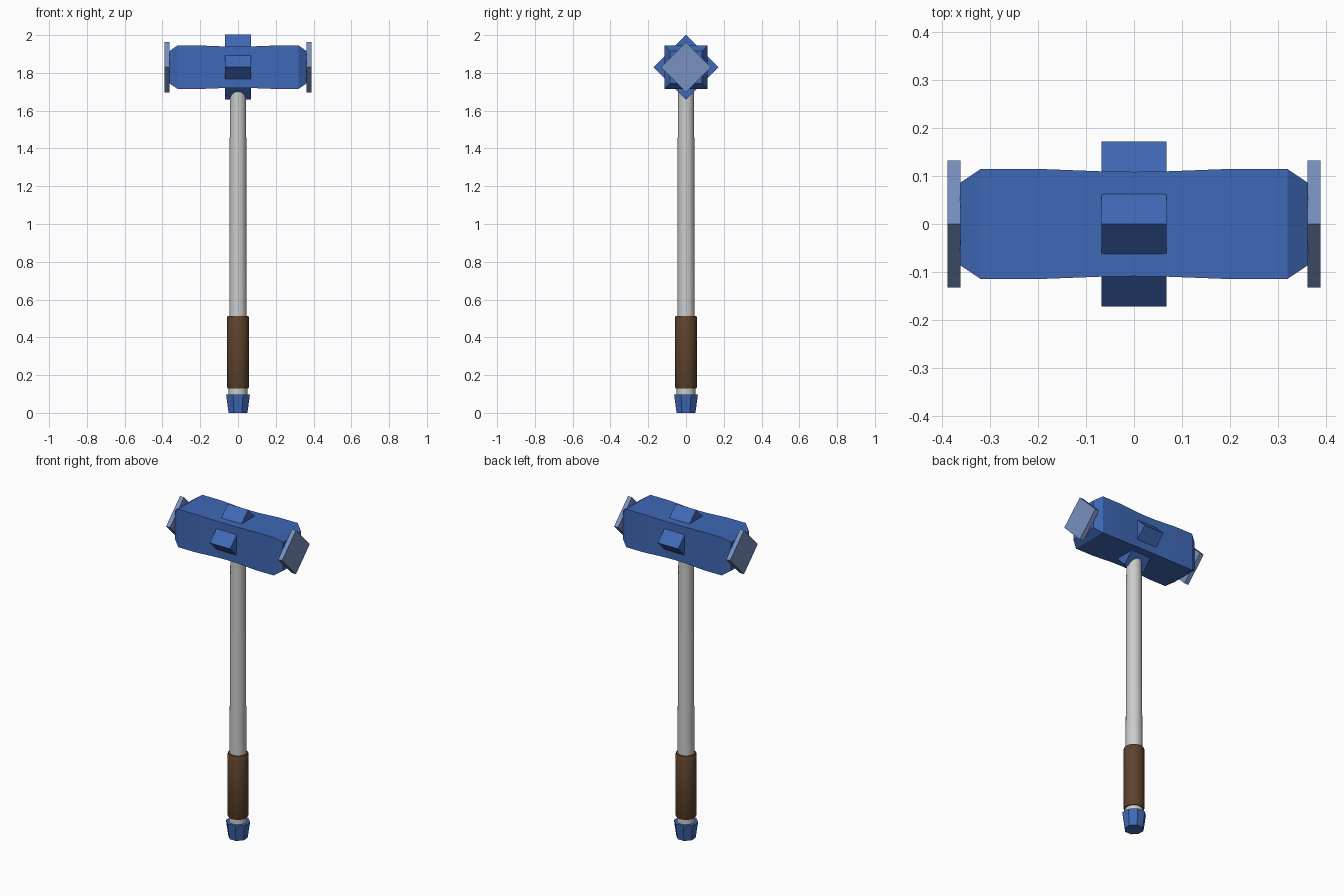
import bpy, bmesh, math
from mathutils import Matrix

if "Cube" in bpy.data.objects:
    bpy.data.objects.remove(bpy.data.objects["Cube"])

ZC = 1.83  # height of the head axis


def material(name, rgb):
    m = bpy.data.materials.new(name)
    m.diffuse_color = (*rgb, 1)
    m.use_nodes = True
    m.node_tree.nodes["Principled BSDF"].inputs["Base Color"].default_value = m.diffuse_color
    return m


BLUE = material("blue_metal", (0.05, 0.14, 0.47))
PALE = material("pale_blue", (0.19, 0.28, 0.52))
BROWN = material("brown_leather", (0.11, 0.055, 0.025))


def loft(name, profile, sides, mat=None, along_x=False, turn=0.0, smooth=False):
    """Stack regular polygon rings (position, corner radius) along z or x."""
    bm = bmesh.new()
    rings = []
    for pos, r in profile:
        ring = []
        for i in range(sides):
            a = turn + 2 * math.pi * i / sides
            u, v = r * math.cos(a), r * math.sin(a)
            ring.append(bm.verts.new((pos, u, v + ZC) if along_x else (u, v, pos)))
        rings.append(ring)
    for a, b in zip(rings, rings[1:]):
        for i in range(sides):
            j = (i + 1) % sides
            bm.faces.new((a[i], a[j], b[j], b[i]))
    bm.faces.new(rings[0][::-1])
    bm.faces.new(rings[-1])
    bmesh.ops.recalc_face_normals(bm, faces=bm.faces[:])
    me = bpy.data.meshes.new(name)
    bm.to_mesh(me)
    bm.free()
    ob = bpy.data.objects.new(name, me)
    bpy.context.collection.objects.link(ob)
    if mat:
        me.materials.append(mat)
    if smooth:
        bpy.ops.object.select_all(action='DESELECT')
        ob.select_set(True)
        bpy.context.view_layer.objects.active = ob
        bpy.ops.object.shade_smooth_by_angle(angle=math.radians(35))
    return ob


# Hammer head: square section with waist and chamfered ends
half = [(0.07, 0.110), (0.20, 0.115), (0.32, 0.115), (0.363, 0.086)]
section = [(-x, h) for x, h in reversed(half)] + [(0, 0.109)] + half
loft("hammer_head", [(x, h * math.sqrt(2)) for x, h in section], 4, BLUE,
     along_x=True, turn=math.pi / 4)

# Diamond collar through the middle of the head
loft("centre_collar", [(-0.068, 0.172), (0.068, 0.172)], 4, BLUE, along_x=True)

# Diamond striking plates on both ends
for side, s in (("left", -1), ("right", 1)):
    loft(side + "_striking_plate", [(s * 0.362, 0.133), (s * 0.389, 0.133)], 4,
         PALE, along_x=True)

# Shaft
loft("shaft", [(0.07, 0.049), (0.13, 0.049), (0.5, 0.046), (1.4, 0.044), (1.75, 0.042)],
     32, smooth=True)

# Leather grip
loft("grip", [(0.128, 0.054), (0.134, 0.057), (0.507, 0.057), (0.513, 0.054)],
     32, BROWN, smooth=True)

# Octagonal pommel with flats to the front
k = 1 / math.cos(math.pi / 8)
loft("pommel", [(0, 0.050 * k), (0.097, 0.063 * k)], 8, BLUE, turn=math.pi / 8)
